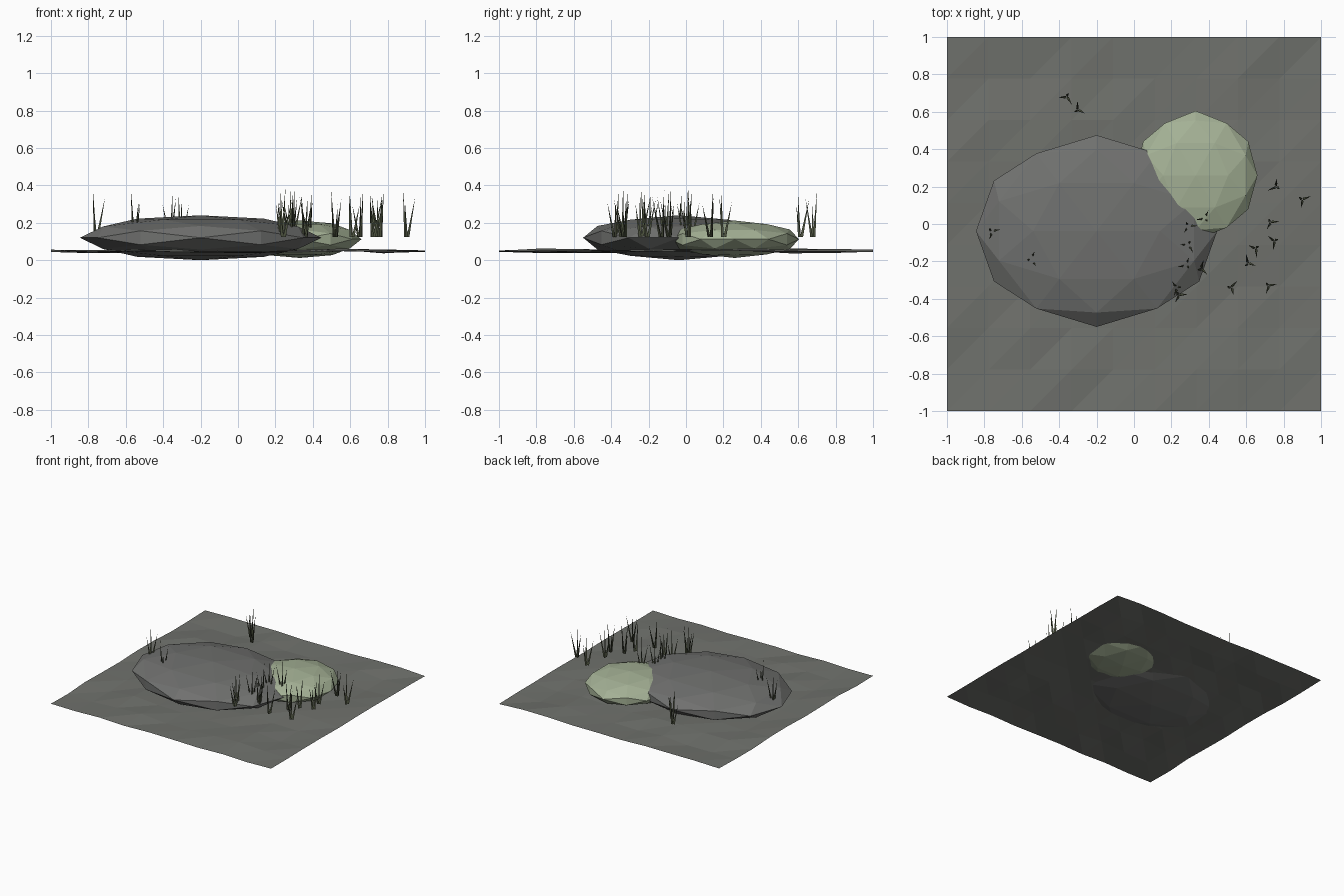
import bpy, bmesh, math, random
from mathutils import Vector, Matrix

if "Cube" in bpy.data.objects:
    bpy.data.objects.remove(bpy.data.objects["Cube"])

random.seed(7)


def srgb(r, g, b):
    lin = [((c / 255 + 0.055) / 1.055) ** 2.4 for c in (r, g, b)]
    return (*lin, 1.0)


def material(name, rgb):
    m = bpy.data.materials.new(name)
    m.diffuse_color = srgb(*rgb)
    m.use_nodes = True
    m.node_tree.nodes["Principled BSDF"].inputs["Base Color"].default_value = m.diffuse_color
    return m


def finish(name, bm, mat):
    bmesh.ops.recalc_face_normals(bm, faces=bm.faces)
    me = bpy.data.meshes.new(name)
    bm.to_mesh(me)
    bm.free()
    me.materials.append(mat)
    ob = bpy.data.objects.new(name, me)
    bpy.context.collection.objects.link(ob)
    return ob


earth = material("grey earth", (112, 114, 109))
stone = material("grey stone", (112, 113, 111))
moss = material("pale moss green", (165, 178, 150))
reed = material("dark reed green", (78, 84, 64))

# Uneven ground sheet: 9 x 9 cells, all split along the same diagonal
N = 9
bm = bmesh.new()
grid = []
for j in range(N + 1):
    row = []
    for i in range(N + 1):
        edge = i in (0, N) or j in (0, N)
        z = 0.05 + random.uniform(-1, 1) * (0.007 if edge else 0.014)
        row.append(bm.verts.new((-1 + 2 * i / N, -1 + 2 * j / N, z)))
    grid.append(row)
for j in range(N):
    for i in range(N):
        a, b = grid[j][i], grid[j][i + 1]
        c, d = grid[j + 1][i + 1], grid[j + 1][i]
        bm.faces.new((a, b, c))
        bm.faces.new((a, c, d))
finish("ground", bm, earth)


# Flattened boulders: once-subdivided icosahedron with its axes aligned
def boulder(name, centre, radii, mat):
    phi = (1 + math.sqrt(5)) / 2
    base = []
    for s in (-1, 1):
        for t in (-phi, phi):
            base += [Vector((t, s, 0)), Vector((0, t, s)), Vector((s, 0, t))]
    pts = list(base)
    for i, p in enumerate(base):
        for q in base[i + 1:]:
            if (p - q).length < 2.1:
                pts.append((p + q) / 2)
    bm = bmesh.new()
    for p in pts:
        bm.verts.new(p.normalized())
    bmesh.ops.convex_hull(bm, input=bm.verts)
    bmesh.ops.scale(bm, vec=radii, verts=bm.verts)
    bmesh.ops.translate(bm, vec=centre, verts=bm.verts)
    finish(name, bm, mat)


boulder("large_flat_boulder", (-0.2, -0.0375, 0.12), (0.645, 0.5125, 0.12), stone)
boulder("mossy_boulder", (0.33, 0.26, 0.112), (0.33, 0.345, 0.1), moss)

# Grass tufts: three thin leaning cones each
tufts = [(-0.36, 0.68), (-0.30, 0.61), (-0.76, -0.04), (-0.55, -0.19),
         (0.76, 0.20), (0.90, 0.13), (0.75, -0.09), (0.73, 0.01),
         (0.65, -0.13), (0.61, -0.21), (0.72, -0.33), (0.52, -0.34),
         (0.24, -0.38), (0.23, -0.34), (0.36, -0.24), (0.28, -0.22),
         (0.29, -0.11), (0.29, -0.01), (0.38, 0.03)]
bm = bmesh.new()
for x, y in tufts:
    turn = random.uniform(0, 2 * math.pi)
    for k, (h, lean) in enumerate(((0.265, 0.06), (0.19, 0.2), (0.22, 0.2))):
        h *= random.uniform(0.92, 1.0)
        heading = turn + k * 2.1
        m = (Matrix.Translation((x, y, 0.125))
             @ Matrix.Rotation(heading, 4, 'Z')
             @ Matrix.Translation((0.008, 0, 0))
             @ Matrix.Rotation(lean, 4, 'Y')
             @ Matrix.Translation((0, 0, h / 2)))
        bmesh.ops.create_cone(bm, cap_ends=True, segments=3, radius1=0.009,
                              radius2=0, depth=h, matrix=m)
finish("grass_tufts", bm, reed)
